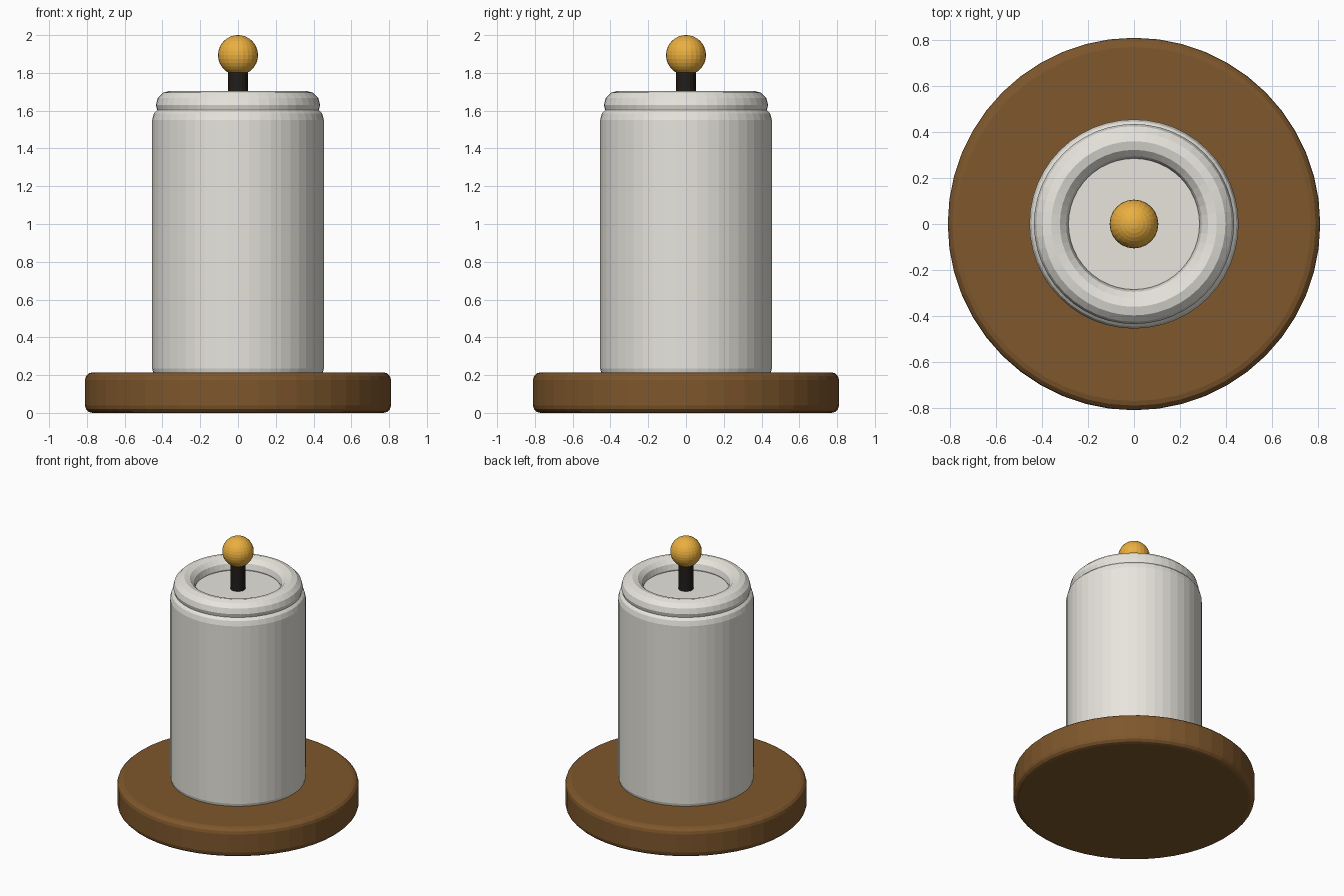
import bpy
from math import radians, sin, cos, pi

if "Cube" in bpy.data.objects:
    bpy.data.objects.remove(bpy.data.objects["Cube"])


def material(name, rgb):
    m = bpy.data.materials.new(name)
    m.diffuse_color = (*rgb, 1)
    m.use_nodes = True
    m.node_tree.nodes["Principled BSDF"].inputs["Base Color"].default_value = m.diffuse_color
    return m


wood = material("wood", (0.21, 0.095, 0.025))
wax = material("wax", (0.80, 0.78, 0.72))
charred = material("charred", (0.015, 0.012, 0.01))
gold = material("gold", (0.83, 0.43, 0.05))


def finish(name, mat):
    ob = bpy.context.object
    ob.name = name
    ob.data.materials.append(mat)
    return ob


def cylinder(name, radius, z0, z1, mat, sides=48, bevel=0.0):
    bpy.ops.mesh.primitive_cylinder_add(vertices=sides, radius=radius, depth=z1 - z0,
                                        location=(0, 0, (z0 + z1) / 2))
    ob = finish(name, mat)
    if bevel:
        b = ob.modifiers.new("rounded_rims", 'BEVEL')
        b.width = bevel
        b.segments = 3
        b.limit_method = 'ANGLE'
        b.angle_limit = radians(40)
    return ob


# Round wooden stand
cylinder("base", 0.81, 0, 0.215, wood, bevel=0.04)

# Candle body, its rounded foot sunk slightly into the stand
cylinder("candle_body", 0.455, 0.165, 1.62, wax, bevel=0.07)

# Raised rolled lip around the top
bpy.ops.mesh.primitive_torus_add(major_radius=0.36, minor_radius=0.075,
                                 major_segments=48, minor_segments=12,
                                 location=(0, 0, 1.63))
finish("candle_lip", wax)

# Wick
cylinder("wick", 0.052, 1.60, 1.84, charred, sides=16)

# Flame ball
bpy.ops.mesh.primitive_uv_sphere_add(segments=24, ring_count=16, radius=0.106,
                                     location=(0, 0, 1.894))
finish("flame_ball", gold)
